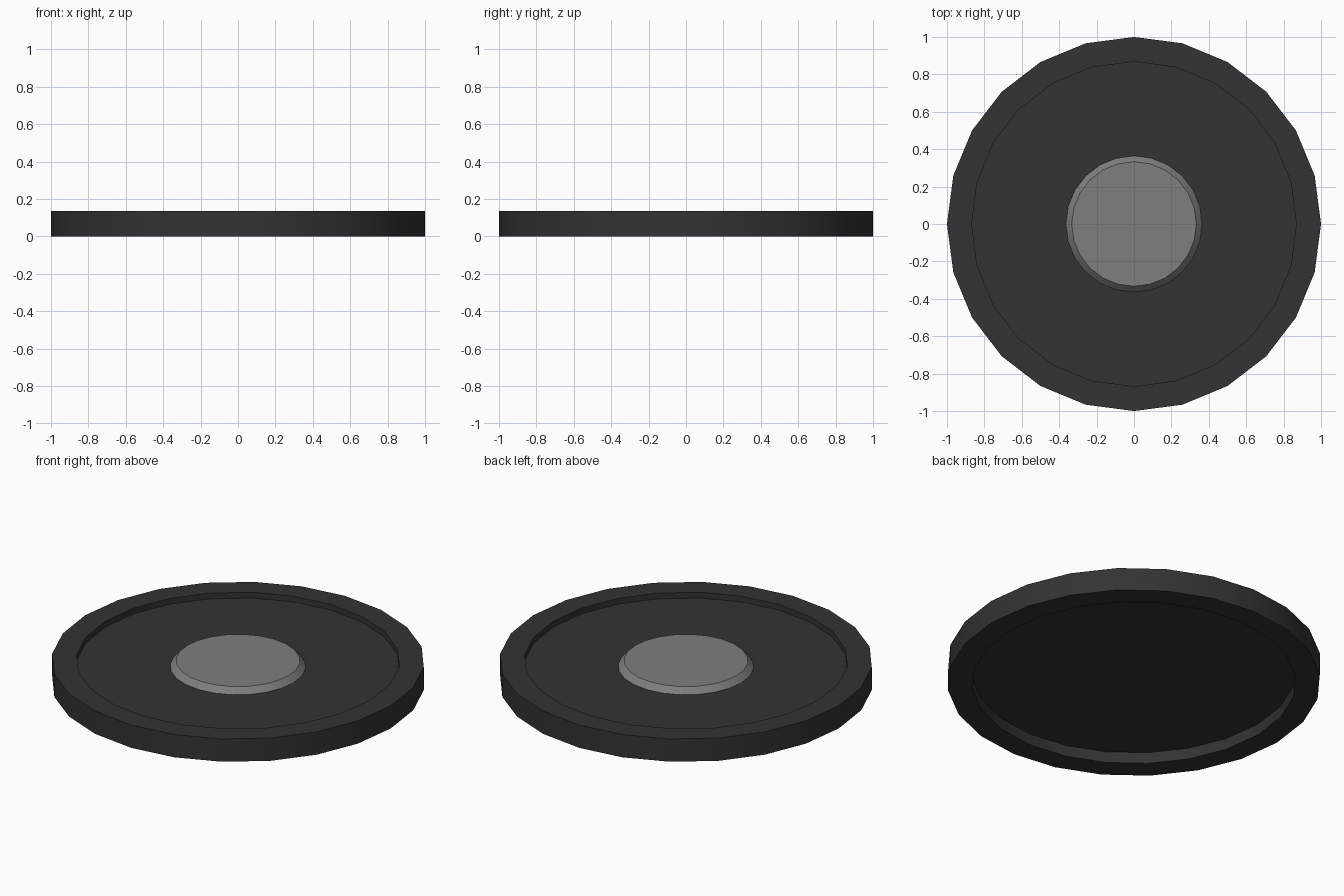
import bpy, bmesh, math

if "Cube" in bpy.data.objects:
    bpy.data.objects.remove(bpy.data.objects["Cube"])

SIDES = 24


def material(name, value):
    m = bpy.data.materials.new(name)
    m.diffuse_color = (value, value, value, 1)
    m.use_nodes = True
    m.node_tree.nodes["Principled BSDF"].inputs["Base Color"].default_value = m.diffuse_color
    return m


def lathe(name, profile, mat):
    """Revolve (radius, z) points around z; radius 0 makes a centre point."""
    bm = bmesh.new()
    rings = []
    for r, z in profile:
        if r == 0:
            rings.append([bm.verts.new((0, 0, z))] * SIDES)
        else:
            rings.append([bm.verts.new((r * math.cos(math.tau * i / SIDES),
                                        r * math.sin(math.tau * i / SIDES), z))
                          for i in range(SIDES)])
    for a, b in zip(rings, rings[1:]):
        for i in range(SIDES):
            j = (i + 1) % SIDES
            bm.faces.new(dict.fromkeys((a[i], a[j], b[j], b[i])))
    # Merge the flat centre fans into single faces
    bmesh.ops.dissolve_verts(bm, verts=[v for v in bm.verts if v.co.xy.length < 1e-6])
    bmesh.ops.recalc_face_normals(bm, faces=bm.faces)
    mesh = bpy.data.meshes.new(name)
    bm.to_mesh(mesh)
    bm.free()
    mesh.materials.append(mat)
    ob = bpy.data.objects.new(name, mesh)
    bpy.context.collection.objects.link(ob)
    bpy.context.view_layer.objects.active = ob
    ob.select_set(True)
    bpy.ops.object.shade_smooth_by_angle(angle=math.radians(30))
    ob.select_set(False)
    return ob


dark = material("dark_grey", 0.033)
grey = material("mid_grey", 0.21)

# Disc with a raised rim, recessed on both faces
lathe("rimmed_disc", [(0, 0.066), (0.868, 0.066), (0.868, 0), (1, 0),
                      (1, 0.135), (0.868, 0.135), (0.868, 0.101), (0, 0.101)], dark)

# Tapered centre cap, level with the rim
lathe("centre_cap", [(0, 0.10), (0.365, 0.10), (0.333, 0.135), (0, 0.135)], grey)
